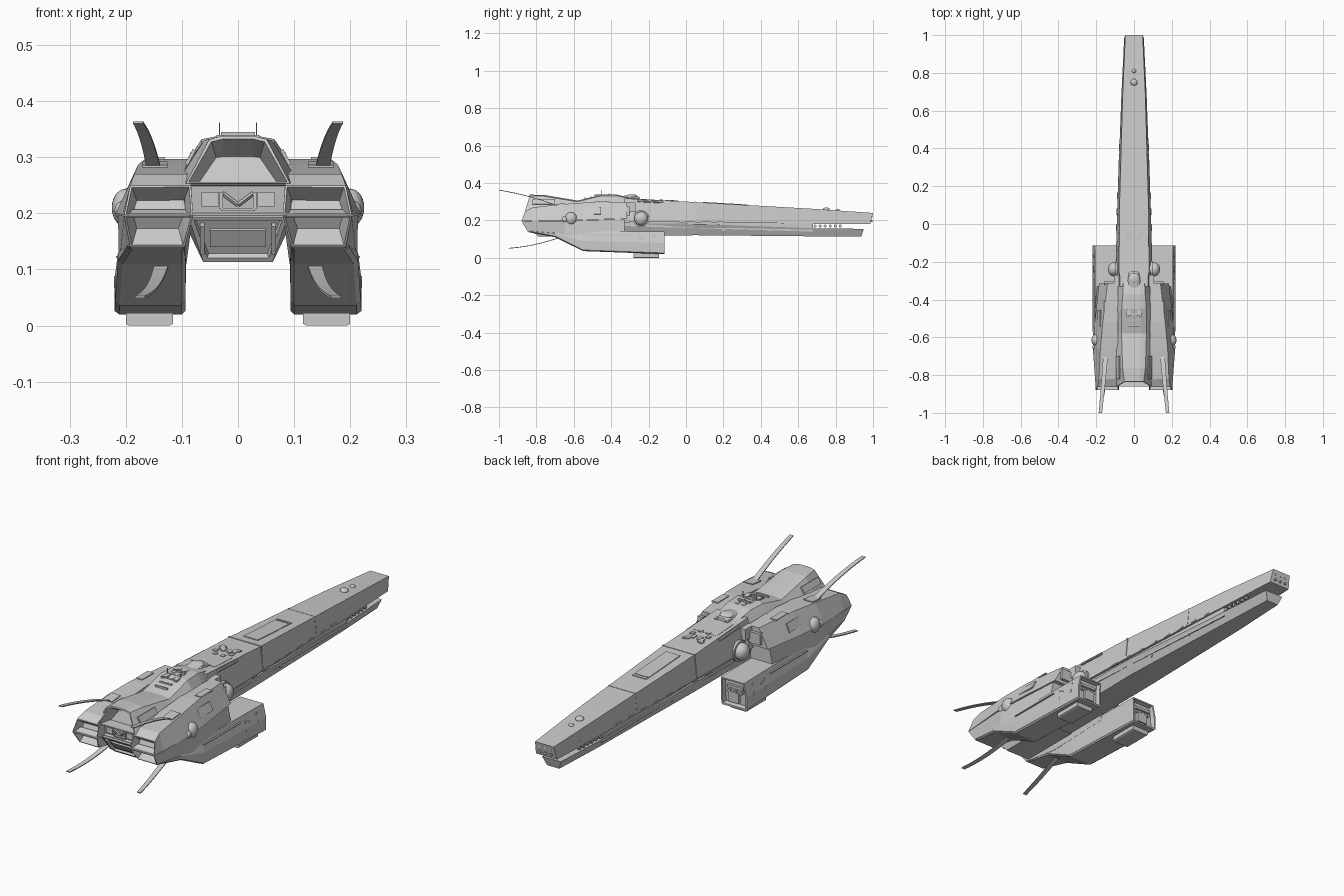
import bpy, bmesh, math, random
from mathutils import Vector, Matrix

random.seed(4)
if "Cube" in bpy.data.objects:
    bpy.data.objects.remove(bpy.data.objects["Cube"])

hull = bpy.data.materials.new("hull_grey")
hull.use_nodes = True
hull.diffuse_color = (0.6, 0.6, 0.6, 1)
hull.node_tree.nodes["Principled BSDF"].inputs["Base Color"].default_value = (0.6, 0.6, 0.6, 1)


def finish(name, bm, smooth=False):
    bmesh.ops.recalc_face_normals(bm, faces=bm.faces)
    me = bpy.data.meshes.new(name)
    bm.to_mesh(me)
    bm.free()
    me.materials.append(hull)
    if smooth:
        me.shade_smooth()
    ob = bpy.data.objects.new(name, me)
    bpy.context.collection.objects.link(ob)
    return ob


def recess(bm, facing, rim, slope, depth):
    """Sink the end cap that points along the y sign given by facing."""
    bmesh.ops.recalc_face_normals(bm, faces=bm.faces)
    cap = [max(bm.faces, key=lambda f: f.normal.y * facing)]
    bmesh.ops.inset_individual(bm, faces=cap, thickness=rim, depth=0)
    bmesh.ops.inset_individual(bm, faces=cap, thickness=slope, depth=-depth)


def loft(name, rings, side=1, cut=None):
    """Skin closed rings of (x, y, z) points; cut = (facing, rim, slope, depth)."""
    bm = bmesh.new()
    rows = [[bm.verts.new((x * side, y, z)) for x, y, z in r] for r in rings]
    n = len(rows[0])
    for a, b in zip(rows, rows[1:]):
        for i in range(n):
            j = (i + 1) % n
            bm.faces.new((a[i], a[j], b[j], b[i]))
    bm.faces.new(rows[0])
    bm.faces.new(rows[-1])
    if cut:
        recess(bm, *cut)
    return finish(name, bm)


def beam(name, stations, cut=None):
    """Symmetric loft; station = (y_top, y_bottom, half_top, half_bottom, z_top, z_bottom)."""
    return loft(name, [[(-a, y, t), (a, y, t), (b, v, u), (-b, v, u)]
                       for y, v, a, b, t, u in stations], cut=cut)


def box(name, loc, size, rot=(0, 0, 0)):
    bm = bmesh.new()
    bmesh.ops.create_cube(bm, size=1, matrix=Matrix.Diagonal((*size, 1)))
    ob = finish(name, bm)
    ob.location, ob.rotation_euler = loc, rot
    return ob


def ball(name, loc, radii):
    bm = bmesh.new()
    bmesh.ops.create_uvsphere(bm, u_segments=24, v_segments=14, radius=1,
                              matrix=Matrix.Diagonal((*radii, 1)))
    ob = finish(name, bm, True)
    ob.location = loc


def rod(name, start, end, radius, sides=10):
    a, b = Vector(start), Vector(end)
    bm = bmesh.new()
    bmesh.ops.create_cone(bm, cap_ends=True, segments=sides, radius1=radius,
                          radius2=radius, depth=(b - a).length)
    ob = finish(name, bm)
    ob.location = (a + b) / 2
    ob.rotation_euler = (b - a).to_track_quat("Z", "Y").to_euler()


# Long boom: upper beam, lower beam and the recessed core between them
beam("upper_beam", [(-.33, -.33, .075, .1, .318, .195), (.05, .05, .078, .09, .298, .193),
                    (.68, .68, .06, .067, .262, .182), (1, .985, .046, .052, .24, .18)])
beam("lower_beam", [(-.55, -.55, .09, .06, .187, .115), (.05, .05, .088, .062, .182, .121),
                    (.68, .68, .064, .042, .158, .115), (.95, .938, .046, .03, .155, .115)])
beam("boom_core", [(-.33, -.33, .09, .09, .21, .17), (.68, .68, .06, .06, .2, .14)])


def boom_half(y):
    return .09 - (y - .05) * .04


def boom_top(y):
    return .298 - (y - .05) * .059


# Boom seams, roof panel and ports
for y in (.05, .45):
    w, t = boom_half(y), boom_top(y)
    beam("boom_seam", [(y + d, y + d, w * .88 + .002, w + .002, t + .002, .19) for d in (-.003, .003)])
box("roof_panel", (0, .21, boom_top(.21) + .001), (.07, .24, .005), (-.059, 0, 0))
box("roof_slot", (0, .315, boom_top(.315) + .003), (.06, .006, .006))
ball("roof_dome", (0, .75, .258), (.018, .018, .012))
ball("small_roof_dome", (0, .81, .253), (.011, .011, .009))
for s in (-1, 1):
    for row, z in enumerate((.202, .217, .232)):
        for k in range(4):
            y = .745 + k * .027 + row * .006
            x = boom_half(y) - .002 - (z - .18) * .1
            rod("upper_port", (s * (x - .01), y, z), (s * (x + .003), y, z), .007)
    for k in range(6):
        y = .69 + k * .027
        rod("lower_port", (s * .045, y, .17), (s * (boom_half(y) - .004), y, .17), .008)
    for k in range(8):
        y = -.02 + k * .085
        box("seam_dash", (s * (boom_half(y) - .001), y, .193), (.008, .035, .006))
    for y, z in ((.45, .15), (.47, .165), (.2, .15)):
        rod("hull_port", (s * .05, y, z), (s * (boom_half(y) - .012), y, z), .008)
    for x in (0, s * .027):
        for z in (.197, .222):
            rod("tip_port", (x, .97, z), (x, .997, z), .006)

# Central hull: hood, middle band and chin, each with a sunken front
def arch(y, half, top, low, y_low):
    pts = [(half, low), (half * .55, top - .006), (half * .3, top)]
    pts += [(-x, z) for x, z in reversed(pts)]
    return [(x, y_low if z == low else y, z) for x, z in pts]


loft("hood", [arch(-.835, .093, .338, .253, -.86), arch(-.76, .11, .336, .253, -.76),
              arch(-.58, .12, .306, .25, -.58), arch(-.45, .118, .338, .25, -.45),
              arch(-.37, .108, .338, .24, -.37), arch(-.3, .1, .322, .22, -.3),
              arch(-.2, .09, .308, .2, -.2)], cut=(-1, .006, .014, .06))
beam("middle_band", [(-.84, -.83, .095, .095, .253, .193), (-.3, -.3, .1, .1, .253, .19)],
     cut=(-1, .004, .004, .01))
beam("chin", [(-.845, -.79, .088, .062, .193, .113), (-.5, -.5, .1, .062, .193, .113)],
     cut=(-1, .012, .004, .008))
box("chin_panel", (0, -.812, .158), (.1, .012, .036), (.6, 0, 0))
for s in (-1, 1):
    box("chin_rib", (s * .064, -.818, .155), (.008, .012, .06), (.6, 0, 0))
    box("front_plate", (s * .05, -.831, .225), (.03, .012, .026))
    rod("front_brace", (s * .028, -.832, .236), (0, -.832, .215), .004, 4)
    box("brace_post", (s * .03, -.832, .223), (.006, .01, .03))
box("front_sill", (0, -.832, .207), (.06, .01, .005))

# Bridge and roof equipment
loft("bridge", [arch(-.34, .05, .33, .3, -.34), arch(-.3, .048, .338, .3, -.3),
                arch(-.25, .042, .326, .29, -.245)])
ball("bridge_dome", (0, -.29, .328), (.03, .03, .012))
box("neck_step", (0, -.19, .305), (.12, .12, .014), (-.06, 0, 0))
for k in range(5):
    box("roof_bar", (0, -.54 + k * .032, .318 + k * .0055), (.06, .007, .01))
for k in range(14):
    y = random.uniform(-.5, -.02)
    x = random.uniform(.012, .045)
    z = .336 if y < -.36 else .318 - (y + .33) * .053
    size = (random.uniform(.008, .022), random.uniform(.012, .035), .008)
    for s in (-1, 1):
        box("roof_plate", (s * x, y, z), size)

# Paired side structures
for s, tag in ((1, "left"), (-1, "right")):
    def up(y, top, inner, outer, z_low, wide, y_low=None):
        v = y if y_low is None else y_low
        return [(inner, y, top), (outer, y, top), (wide, v, z_low), (.08, v, z_low)]

    loft(tag + "_upper_nacelle", [
        up(-.86, .25, .084, .192, .197, .203, -.88), up(-.82, .27, .085, .185, .198, .206),
        up(-.66, .287, .085, .178, .2, .218), up(-.52, .297, .085, .165, .204, .208),
        up(-.315, .295, .085, .14, .21, .185)], s, (-1, .005, .013, .04))
    loft(tag + "_lower_nacelle", [
        [(.08, -.88, .195), (.203, -.88, .195), (.192, -.845, .14), (.095, -.845, .14)],
        [(.08, -.65, .198), (.214, -.65, .198), (.212, -.65, .11), (.092, -.65, .11)],
        [(.08, -.33, .208), (.182, -.33, .208), (.2, -.33, .12), (.092, -.33, .12)]],
        s, (-1, .005, .013, .04))

    # Hanging pod with sunken rear, skid and ports
    def pod(y, top, low, wide):
        mid = low + (top - low) * .5
        return [(.092, y, top), (wide - .014, y, top), (wide, y, mid), (wide, y, low + .006),
                (wide - .008, y, low), (.1, y, low), (.094, y, low + .006)]

    loft(tag + "_pod", [pod(-.84, .15, .137, .196), pod(-.7, .15, .11, .214),
                        pod(-.55, .145, .036, .219), pod(-.115, .14, .02, .22)],
         s, (1, .008, .004, .02))
    beamy = [(.116, .2, .022), (.116, .2, .003), (.122, .194, 0)]
    loft(tag + "_skid", [[(a, -.28, z), (b, -.28, z), (b, -.145, z), (a, -.145, z)]
                         for a, b, z in beamy], s)
    box(tag + "_rear_block", (s * .15, -.132, .06), (.05, .02, .045))
    box(tag + "_rear_bar", (s * .155, -.13, .105), (.08, .012, .012))
    for k in range(3):
        rod(tag + "_rear_port", (s * (.125 + k * .03), -.14, .085), (s * (.125 + k * .03), -.122, .085), .007)
    for y, z in ((-.25, .11), (-.25, .075), (-.17, .115), (-.17, .08), (-.23, .1)):
        rod(tag + "_pod_port", (s * .2, y, z), (s * (.221 - max(0, z - .08) * .22), y, z), .008)
    box(tag + "_pod_strip", (s * .212, -.42, .122), (.01, .26, .004))

    # Sensor domes
    ball(tag + "_neck_dome", (s * .108, -.24, .21), (.03, .037, .037))
    ball(tag + "_flank_dome", (s * .2, -.615, .21), (.025, .032, .034))
    ball(tag + "_flank_bead", (s * .208, -.65, .205), (.012, .016, .016))
    rod(tag + "_dome_mount", (s * .07, -.24, .21), (s * .1, -.24, .21), .045, 16)

    # Nacelle rear gear, neck pipes and roof hatches
    box(tag + "_rear_vent", (s * .125, -.312, .25), (.06, .02, .05))
    for k in range(3):
        rod(tag + "_neck_pipe", (s * (.06 + k * .01), -.26, .305), (s * (.06 + k * .01), -.12, .298), .006, 8)
    box(tag + "_neck_block", (s * .09, -.3, .27), (.03, .06, .05))
    box(tag + "_roof_hatch", (s * .145, -.45, .297), (.03, .08, .006))
    box(tag + "_flank_hatch", (s * .185, -.5, .252), (.006, .09, .04), (0, -s * .43, 0))
    box(tag + "_hood_fin", (s * .085, -.76, .3), (.006, .12, .03), (0, -s * .5, 0))
    rod(tag + "_needle", (s * .033, -.45, .33), (s * .033, -.45, .362), .0015, 6)

    # Curved whiskers, above and below
    for label, a, b, c in (("upper", (.148, -.66, .268), (.16, -.83, .335), (.178, -1, .362)),
                           ("lower", (.135, -.66, .115), (.146, -.8, .062), (.175, -.95, .051))):
        a, b, c = Vector(a), Vector(b), Vector(c)
        rings = []
        for i in range(13):
            t = i / 12
            p = a * (1 - t) ** 2 + b * 2 * t * (1 - t) + c * t * t
            w, h = .013 - .004 * t, .002
            rings.append([(p.x - w, p.y, p.z + h), (p.x + w, p.y, p.z + h),
                          (p.x + w, p.y, p.z - h), (p.x - w, p.y, p.z - h)])
        loft(f"{tag}_{label}_whisker", rings, s)
    box(tag + "_whisker_base", (s * .148, -.68, .284), (.045, .06, .01), (.1, 0, 0))
